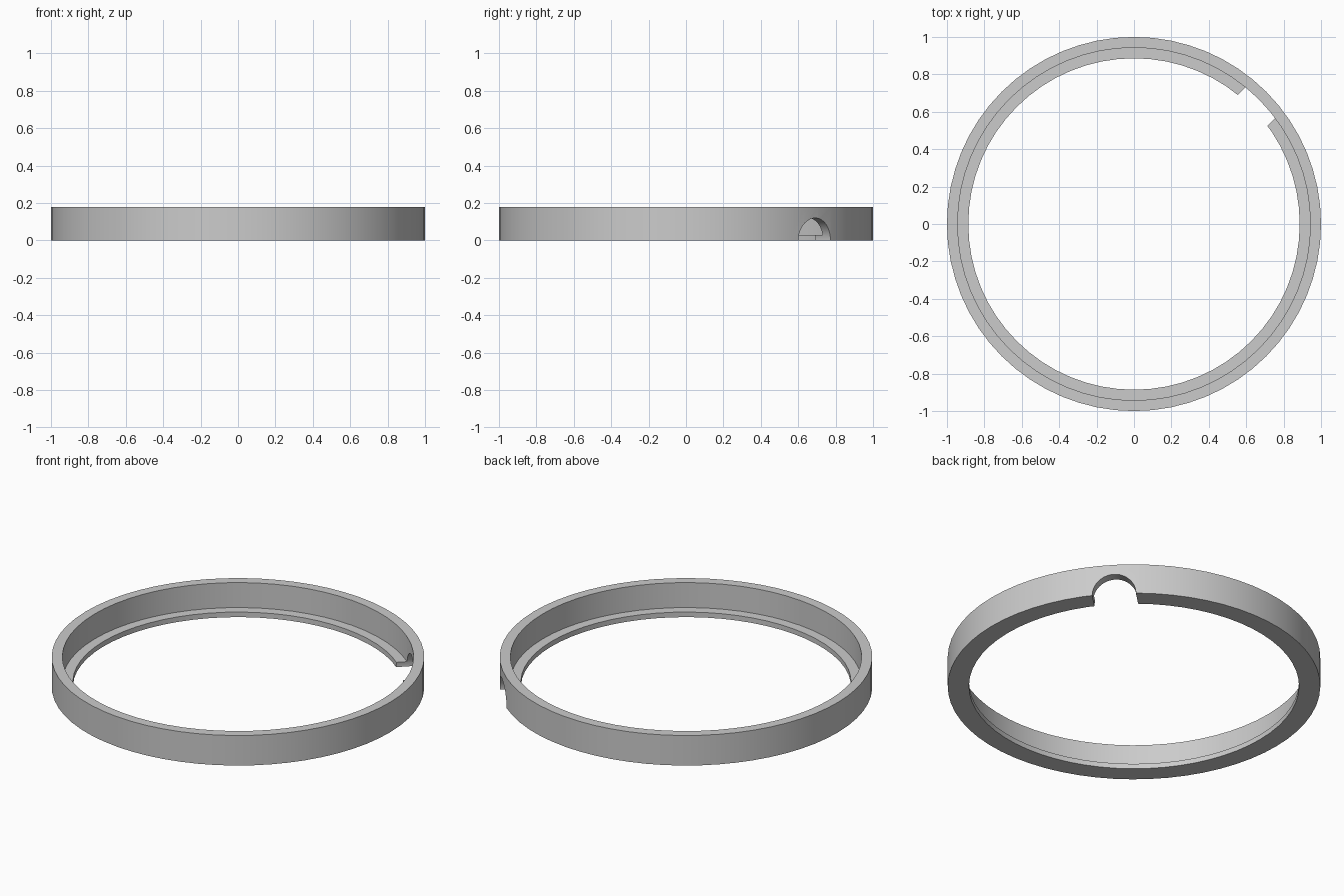
import bpy
import bmesh
from math import radians, cos, sin, tau
from mathutils import Matrix

SEGMENTS = 64
NOTCH_ANGLE = radians(43.8)
NOTCH_RADIUS = 0.118

if "Cube" in bpy.data.objects:
    bpy.data.objects.remove(bpy.data.objects["Cube"], do_unlink=True)

grey = bpy.data.materials.new("light_grey")
colour = (0.6, 0.6, 0.6, 1)
grey.use_nodes = True
grey.diffuse_color = colour
grey.node_tree.nodes["Principled BSDF"].inputs["Base Color"].default_value = colour


def add_object(name, bm):
    bmesh.ops.recalc_face_normals(bm, faces=bm.faces)
    mesh = bpy.data.meshes.new(name)
    bm.to_mesh(mesh)
    bm.free()
    mesh.materials.append(grey)
    obj = bpy.data.objects.new(name, mesh)
    bpy.context.collection.objects.link(obj)
    return obj


def lathe(name, profile):
    """Revolve a closed radius/height profile around z."""
    bm = bmesh.new()
    rings = [[bm.verts.new((r * cos(tau * i / SEGMENTS), r * sin(tau * i / SEGMENTS), z))
              for r, z in profile] for i in range(SEGMENTS)]
    for i, ring in enumerate(rings):
        following = rings[(i + 1) % SEGMENTS]
        for j in range(len(profile)):
            k = (j + 1) % len(profile)
            bm.faces.new((ring[j], following[j], following[k], ring[k]))
    return add_object(name, bm)


# Ring wall with a thin inner ledge at its foot
ring = lathe("ring_with_ledge", [(1, 0), (1, 0.178), (0.943, 0.178),
                                 (0.943, 0.03), (0.886, 0.03), (0.886, 0)])

# Radial cylinder that cuts the arched notch
bm = bmesh.new()
bmesh.ops.create_cone(bm, cap_ends=True, segments=48, radius1=NOTCH_RADIUS,
                      radius2=NOTCH_RADIUS, depth=0.6)
cutter = add_object("notch_cutter", bm)
cutter.matrix_world = (Matrix.Rotation(NOTCH_ANGLE, 4, "Z")
                       @ Matrix.Translation((0.95, 0, 0.002))
                       @ Matrix.Rotation(radians(90), 4, "Y"))

notch = ring.modifiers.new("notch", "BOOLEAN")
notch.operation = "DIFFERENCE"
notch.solver = "EXACT"
notch.object = cutter

# Bake the cut, then remove the helper
bpy.context.view_layer.objects.active = ring
ring.select_set(True)
bpy.ops.object.modifier_apply(modifier=notch.name)
bpy.data.objects.remove(cutter, do_unlink=True)
bpy.ops.object.shade_smooth_by_angle(angle=radians(30))
